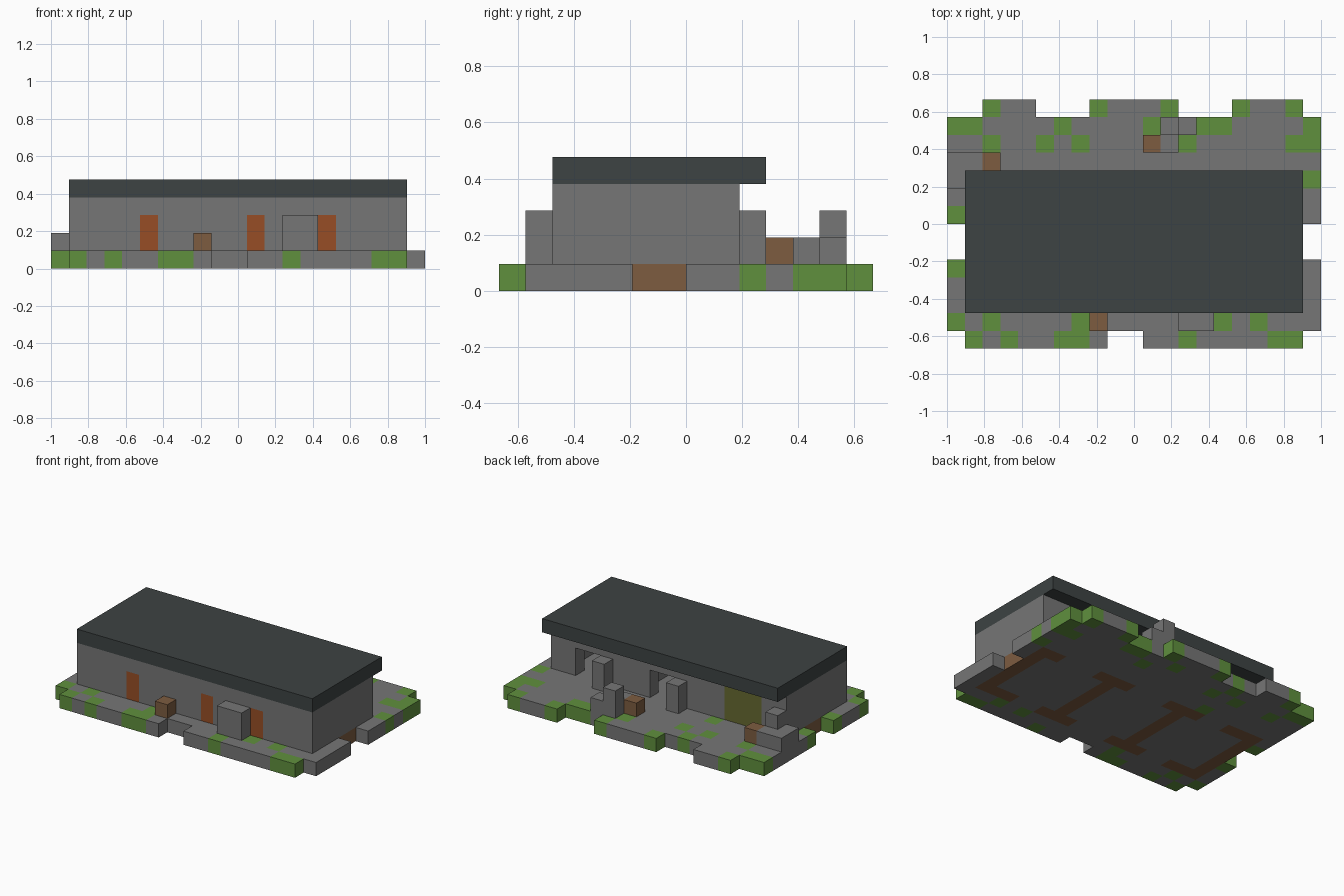
import bpy
import bmesh

cube = bpy.data.objects.get("Cube")
if cube:
    bpy.data.objects.remove(cube, do_unlink=True)

COLS, ROWS = 21, 14
U = 2 / COLS


def material(name, r, g, b):
    m = bpy.data.materials.new(name)
    m.use_nodes = True
    m.diffuse_color = (r, g, b, 1)
    m.node_tree.nodes["Principled BSDF"].inputs["Base Color"].default_value = (r, g, b, 1)
    return m


stone = material("grey stone", .18, .18, .18)
moss = material("moss green", .117, .279, .048)
wood = material("brown timber", .205, .107, .051)
slate = material("dark slate", .047, .056, .056)
rust = material("rust orange", .31, .076, .019)
olive = material("olive", .133, .141, .03)


def at(i, j, k):
    """Grid corner to world position."""
    return ((i - COLS / 2) * U, (j - ROWS / 2) * U, k * U)


def finish(name, bm, mats):
    me = bpy.data.meshes.new(name)
    bm.to_mesh(me)
    bm.free()
    for m in mats:
        me.materials.append(m)
    ob = bpy.data.objects.new(name, me)
    bpy.context.collection.objects.link(ob)
    return ob


def box(name, mat, x, y, z):
    """Box between grid ranges x, y and z."""
    bm = bmesh.new()
    bmesh.ops.create_cube(bm, size=1)
    for v in bm.verts:
        v.co = at(x[v.co.x > 0], y[v.co.y > 0], z[v.co.z > 0])
    return finish(name, bm, [mat])


# Ground slab: footprint with notched edges
def in_slab(i, j):
    if j == 0:
        return 1 <= i <= 8 or 11 <= i <= 19
    if j == 13:
        return 2 <= i <= 4 or 8 <= i <= 12 or 16 <= i <= 19
    if i in (0, 20):
        return 1 <= j <= 4 or 7 <= j <= 12
    return 0 < i < 20 and 0 < j < 13


MOSS = {
    0: (1, 3, 6, 7, 13, 18, 19),
    1: (0, 2, 7, 15, 17),
    4: (0,),
    7: (0,),
    9: (6, 20),
    11: (2, 5, 7, 13, 19, 20),
    12: (0, 1, 6, 11, 14, 15, 20),
    13: (2, 8, 12, 16, 19),
}


# Timber footings: cross walls with short feet at both ends
def is_footing(i, j):
    if not 2 <= j <= 8:
        return False
    if i in (1, 7, 13, 19):
        return True
    return j in (2, 8) and i in (2, 3, 6, 8, 12, 14, 18) or (i, j) == (17, 2)


bm = bmesh.new()
for i in range(COLS):
    for j in range(ROWS):
        if not in_slab(i, j):
            continue
        a, b = i + 1, j + 1
        quads = [
            [(i, j, 1), (a, j, 1), (a, b, 1), (i, b, 1)],
            [(i, j, 0), (i, b, 0), (a, b, 0), (a, j, 0)],
        ]
        for (di, dj), (p, q) in {
            (0, -1): ((i, j), (a, j)),
            (1, 0): ((a, j), (a, b)),
            (0, 1): ((a, b), (i, b)),
            (-1, 0): ((i, b), (i, j)),
        }.items():
            if not in_slab(i + di, j + dj):
                quads.append([(*p, 0), (*q, 0), (*q, 1), (*p, 1)])
        colour = 2 if is_footing(i, j) else int(i in MOSS.get(j, ()))
        for quad in quads:
            bm.faces.new([bm.verts.new(at(*c)) for c in quad]).material_index = colour
bmesh.ops.remove_doubles(bm, verts=bm.verts, dist=U / 100)
# Timber shows only below ground and on the side notches
for f in bm.faces:
    if f.material_index == 2 and f.normal.z > .5:
        f.material_index = 0
finish("ground_slab", bm, [stone, moss, wood])

# Side walls and partitions
for n, i in enumerate((1, 7, 13, 19)):
    box(f"cross_wall_{n + 1}", stone, (i, i + 1), (3, 8), (1, 4))

# Front wall with three doors
edge = 1
for n, door in enumerate((5, 11, 15)):
    box(f"front_wall_{n + 1}", stone, (edge, door), (2, 3), (1, 3))
    box(f"front_door_{n + 1}", rust, (door, door + 1), (2, 3), (1, 3))
    edge = door + 1
box("front_wall_4", stone, (edge, 20), (2, 3), (1, 3))
box("front_lintel", stone, (1, 20), (2, 3), (3, 4))

# Back wall: piers between wide openings, one closed by a gate
for n, (a, b) in enumerate(((1, 3), (6, 9), (12, 15), (18, 20))):
    box(f"back_pier_{n + 1}", stone, (a, b), (8, 9), (1, 4))
box("back_gate", olive, (3, 6), (8, 9), (1, 4))
for n, a in enumerate((9, 15)):
    box(f"back_lintel_{n + 1}", stone, (a, a + 3), (8, 9), (3, 4))
    box(f"back_bollard_{n + 1}", stone, (a, a + 1), (9, 10), (1, 3))

# Flat roof overhanging the back
box("roof", slate, (1, 20), (2, 10), (4, 5))

# Crates and stone blocks around the building
box("front_crate", wood, (8, 9), (1, 2), (1, 2))
box("front_block", stone, (13, 15), (1, 2), (1, 3))
box("yard_crate", wood, (11, 12), (11, 12), (1, 2))
box("yard_block_tall", stone, (12, 13), (12, 13), (1, 3))
box("yard_block_side", stone, (13, 14), (12, 13), (1, 2))
box("yard_block_inner", stone, (12, 13), (11, 12), (1, 2))
box("corner_crate", wood, (2, 3), (10, 11), (1, 2))
box("corner_block_long", stone, (0, 2), (10, 11), (1, 2))
box("corner_block_side", stone, (0, 1), (9, 10), (1, 2))
box("corner_block_tall", stone, (1, 2), (9, 10), (1, 3))
